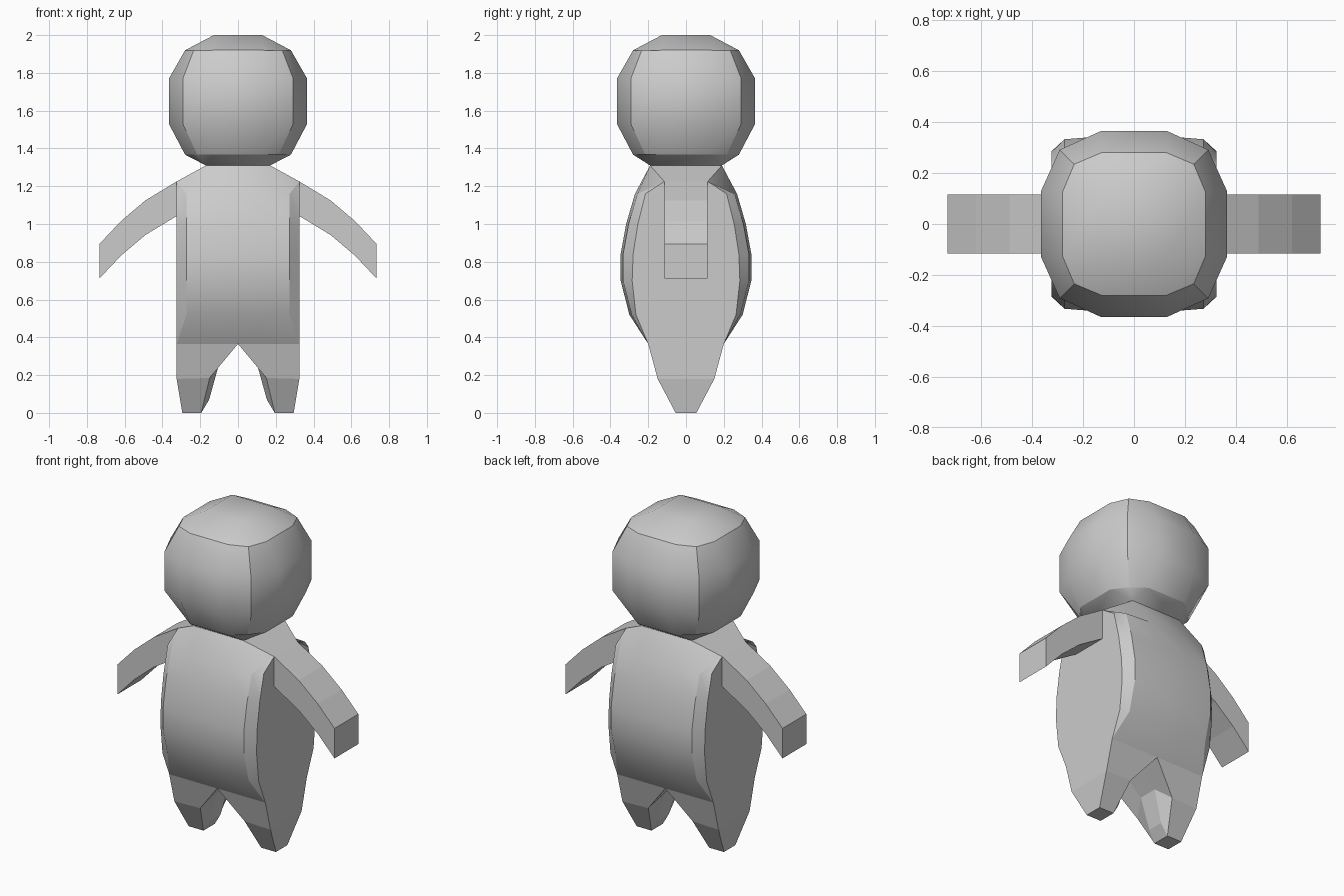
import bpy, bmesh

if "Cube" in bpy.data.objects:
    bpy.data.objects.remove(bpy.data.objects["Cube"])

grey = bpy.data.materials.new("light_grey")
grey.diffuse_color = (0.6, 0.6, 0.6, 1)
grey.use_nodes = True
grey.node_tree.nodes["Principled BSDF"].inputs["Base Color"].default_value = grey.diffuse_color


def build(name, faces, smooth=True):
    """Make an object from (group, points) faces; borders between groups stay sharp."""
    bm = bmesh.new()
    verts, groups = {}, {}
    for group, points in faces:
        loop = []
        for p in points:
            key = tuple(round(c, 4) for c in p)
            if key not in verts:
                verts[key] = bm.verts.new(key)
            if verts[key] not in loop:
                loop.append(verts[key])
        if len(loop) > 2:
            f = bm.faces.new(loop)
            f.smooth = smooth
            groups[f] = group
    for e in bm.edges:
        if len({groups[f] for f in e.link_faces}) > 1:
            e.smooth = False
    bmesh.ops.recalc_face_normals(bm, faces=bm.faces[:])
    mesh = bpy.data.meshes.new(name)
    bm.to_mesh(mesh)
    bm.free()
    mesh.materials.append(grey)
    obj = bpy.data.objects.new(name, mesh)
    bpy.context.collection.objects.link(obj)
    return obj


def bridge(rings, group_of, closed=True):
    """Quads between successive rings of equal length."""
    n = len(rings[0])
    return [(group_of(i), [a[i], a[(i + 1) % n], b[(i + 1) % n], b[i]])
            for a, b in zip(rings, rings[1:]) for i in range(n if closed else n - 1)]


# Head: a rounded cube, three by three panels on each side, open at the neck
SIDE = {1: 0.366, 2: 0.292, 3: 0.235}
UP = {1: 0.35, 2: 0.27, 3: 0.268}
DOWN = {1: 0.34, 2: 0.283, 3: 0.283}


def head_point(idx):
    ends = sum(i in (0, 3) for i in idx)
    x, y, z = (-1 if i < 2 else 1 for i in idx)
    if idx[2] == 0 and ends == 1:                       # neck corners
        return (x * 0.17, y * 0.19, 1.31)
    side = SIDE[ends]
    if idx[2] in (0, 3) and ends > 1:
        side = 0.28 if ends == 2 else (0.215 if idx[2] == 0 else 0.235)
    px = x * (side if idx[0] in (0, 3) else 0.128)
    py = y * (side if idx[1] in (0, 3) else 0.128)
    pz = (DOWN[ends] if z < 0 else UP[ends]) if idx[2] in (0, 3) else 0.12
    return (px, py, 1.65 + z * pz)


head = []
for axis in range(3):
    for end in (0, 3):
        for u in range(3):
            for v in range(3):
                if axis == 2 and end == 0 and u == v == 1:
                    continue
                quad = []
                for du, dv in ((0, 0), (1, 0), (1, 1), (0, 1)):
                    idx = [u + du, v + dv]
                    idx.insert(axis, end)
                    quad.append(head_point(idx))
                head.append(((axis, end), quad))
build("head", head)


# Torso: bulging front and back panels, bevelled corners, flat sides
def torso_ring(side, edge, centre):
    half = [(-side[0], -side[1], side[2]), (-edge[0], -edge[1], edge[2]),
            (-centre[0], -centre[1], centre[2]), (centre[0], -centre[1], centre[2]),
            (edge[0], -edge[1], edge[2]), (side[0], -side[1], side[2])]
    return half + [(-x, -y, z) for x, y, z in half]


shoulder = (0.325, 0.115, 1.225)
rings = [torso_ring(shoulder, shoulder, (0.17, 0.19, 1.31))]
for z, depth, side_depth in ((1.16, 0.27, 0.215), (1.0, 0.317, 0.255), (0.84, 0.346, 0.28),
                             (0.70, 0.346, 0.285), (0.52, 0.3, 0.265)):
    rings.append(torso_ring((0.325, side_depth, z), (0.273, depth - 0.013, z), (0.11, depth, z)))
hip = (0.325, 0.2, 0.365)
rings.append(torso_ring(hip, hip, (0.11, 0.2, 0.365)))
torso = bridge(rings, lambda i: "bpppbs"[i % 6])
for s in (-1, 1):
    torso.append(("top", [(s * 0.17, -0.19, 1.31), (s * 0.325, -0.115, 1.225),
                          (s * 0.325, 0.115, 1.225), (s * 0.17, 0.19, 1.31)]))
build("torso", torso)

for s, label in ((-1, "left"), (1, "right")):
    # Arm: a drooping square bar in three segments
    rings = [[(s * x, -0.115, z), (s * x, 0.115, z), (s * x, 0.115, z - 0.183), (s * x, -0.115, z - 0.183)]
             for x, z in ((0.325, 1.225), (0.49, 1.125), (0.62, 1.015), (0.733, 0.895))]
    build(label + "_arm", bridge(rings, lambda i: i) + [("tip", rings[-1])], smooth=False)

    # Leg: tapering to a small foot, with a faceted inner thigh
    front = [[(0.325, 0.2, 0.365), (0, 0.2, 0.365), (0, 0.07, 0.365)],
             [(0.325, 0.15, 0.18), (0.15, 0.15, 0.185), (0.10, 0.06, 0.26)],
             [(0.295, 0.055, 0), (0.195, 0.055, 0), (0.153, 0.05, 0.07)]]
    rings = [[(s * x, -y, z) for x, y, z in r] + [(s * x, y, z) for x, y, z in reversed(r)]
             for r in front]
    foot = rings[-1]
    leg = bridge(rings, lambda i: i)
    leg += [("sole", [foot[0], foot[1], foot[4], foot[5]]), ("heel", foot[1:5])]
    build(label + "_leg", leg, smooth=False)
